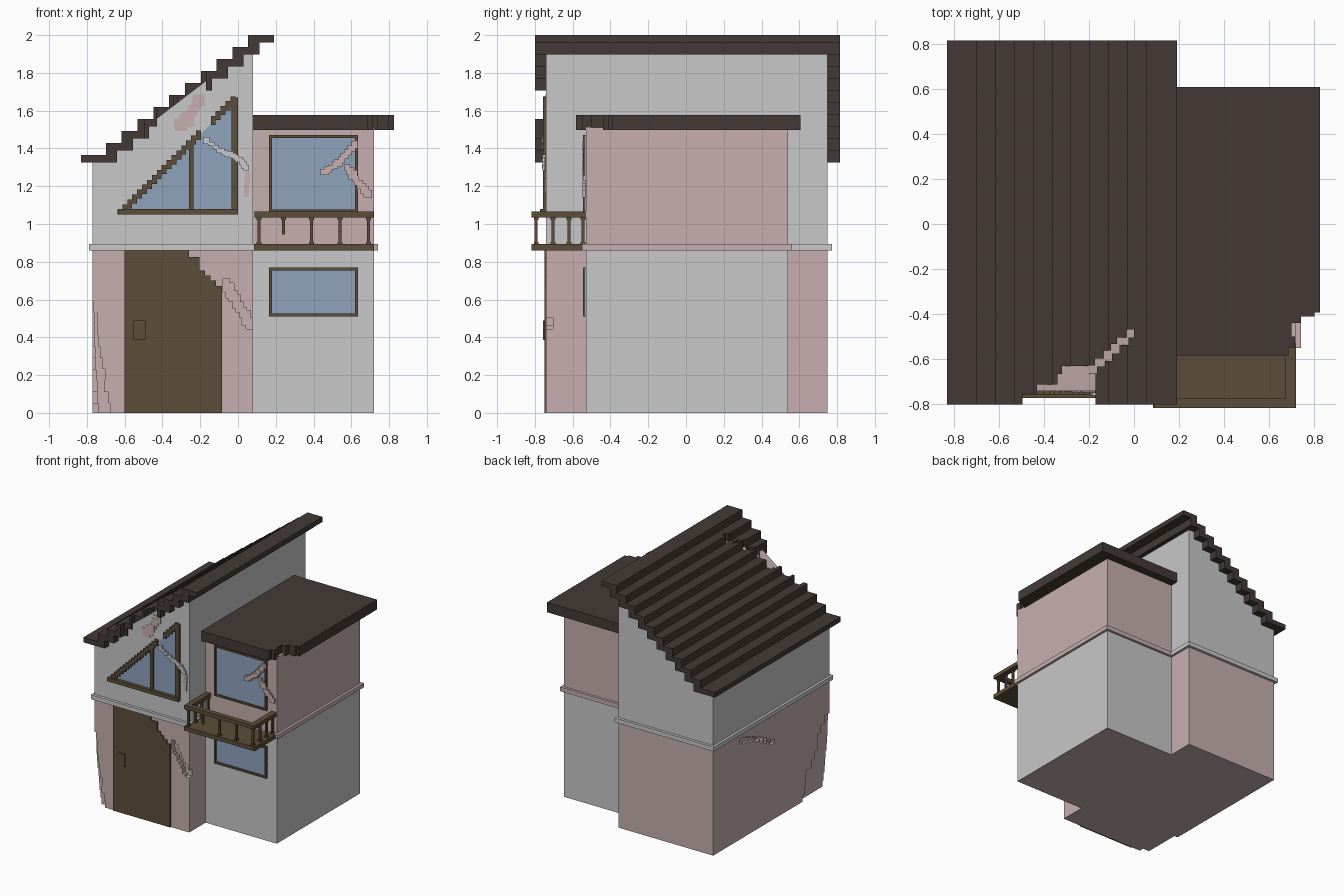
import bpy, bmesh, random

if "Cube" in bpy.data.objects:
    bpy.data.objects.remove(bpy.data.objects["Cube"])
random.seed(4)


def mat(name, *c):
    m = bpy.data.materials.new(name)
    m.diffuse_color = (*c, 1)
    m.use_nodes = True
    m.node_tree.nodes["Principled BSDF"].inputs["Base Color"].default_value = m.diffuse_color
    return m


PINK = mat("pink plaster", .57, .43, .43)
GREY = mat("pale grey plaster", .58, .58, .58)
GLASS = mat("blue glass", .275, .37, .515)
WOOD = mat("brown wood", .107, .075, .041)
ROOF = mat("dark roof", .058, .042, .037)


def finish(name, bm, *mats):
    bmesh.ops.recalc_face_normals(bm, faces=bm.faces)
    me = bpy.data.meshes.new(name)
    bm.to_mesh(me)
    bm.free()
    for m in mats:
        me.materials.append(m)
    ob = bpy.data.objects.new(name, me)
    bpy.context.collection.objects.link(ob)
    return ob


def boxes(name, m, *bs):
    """Boxes given as (x0, x1, y0, y1, z0, z1), joined in one object."""
    bm = bmesh.new()
    for x0, x1, y0, y1, z0, z1 in bs:
        vs = bmesh.ops.create_cube(bm, size=1)["verts"]
        for v in vs:
            v.co = ((x0, x1)[v.co.x > 0], (y0, y1)[v.co.y > 0], (z0, z1)[v.co.z > 0])
    return finish(name, bm, *([m] if m else []))


def prism(name, pts, y0, y1, *mats):
    """Profile in x, z extruded along y."""
    bm = bmesh.new()
    f = bm.faces.new([bm.verts.new((x, y0, z)) for x, z in pts])
    r = bmesh.ops.extrude_face_region(bm, geom=[f])
    for v in r["geom"]:
        if isinstance(v, bmesh.types.BMVert):
            v.co.y = y1
    return finish(name, bm, *mats)


def cut(ob, bs):
    """Carve the boxes out of an object."""
    c = boxes("cutter", None, *bs)
    c.hide_render = True
    mod = ob.modifiers.new("cut", "BOOLEAN")
    mod.operation, mod.solver, mod.object = "DIFFERENCE", "EXACT", c
    mod.use_self = True
    dg = bpy.context.evaluated_depsgraph_get()
    me = bpy.data.meshes.new_from_object(ob.evaluated_get(dg))
    ob.modifiers.clear()
    ob.data = me
    bpy.data.objects.remove(c)


def trail(path, n, w, h):
    """Ragged rectangles (a0, a1, b0, b1) along a 2D path."""
    out = []
    for (a, b), (c, d) in zip(path, path[1:]):
        for i in range(n):
            t = (i + .5) / n
            u, v = a + (c - a) * t, b + (d - b) * t
            p, q = w * random.uniform(.7, 1.2), h * random.uniform(.7, 1.2)
            out.append((u - p, u + p, v - q, v + q))
    return out


# Left wing, lower storey, with worn corner and cracks
low = boxes("left_wing_lower", PINK, (-.77, .08, -.74, .75, 0, .862))
bites = []
for i in range(10):
    t = 1 - i / 10
    dx, dy, z = .02 + .085 * t * t, .03 + .36 * t, i * .06
    bites += [(-.9, -.77 + dx * random.uniform(.8, 1.1), -.9, -.74 + .1 * dy, z - .01, z + .0513),
              (-.9, -.77 + dx * .3, -.9, -.74 + dy * random.uniform(.85, 1.1), z - .01, z + .0507)]
bites += [(a, b, -.8, -.705, c, d) for a, b, c, d in trail([(-.07, .69), (.07, .46)], 8, .02, .035)]
bites += [(-.85, -.745, a, b, c, d) for a, b, c, d in trail([(.4, .8), (.2, .74), (-.03, .62)], 5, .025, .02)]
cut(low, bites)

# Left wing, upper storey under the sloping roof; hidden slope is pink
up = prism("left_wing_gable", [(-.77, .86), (.08, .86), (.08, 1.949), (-.71, 1.345), (-.77, 1.345)],
           -.74, .75, GREY, PINK)
for p in up.data.polygons:
    p.material_index = int(p.normal.z > .5)

# Right wing
rl = boxes("right_wing_lower", GREY, (.08, .72, -.53, .54, 0, .862))
rl.data.materials.append(PINK)
for p in rl.data.polygons:
    p.material_index = int(p.normal.z < -.5)
boxes("right_wing_upper", PINK, (.08, .72, -.53, .54, .86, 1.51))

# Floor bands
boxes("left_band", GREY, (-.79, .1, -.762, .772, .86, .895))
boxes("right_band", PINK, (.09, .74, -.55, .56, .86, .895))

# Stepped roof
N, W, H = 10, .0838, .0635
top, under = [(-.83, 1.365)], [(-.83, 1.325)]
for k in range(N):
    x, z = -.70 + k * W, 1.365 + k * H
    top += [(x, z), (x, z + H)]
    under += [(x + .06, z - .04), (x + .06, z + H - .04)]
top.append((.19, 2.0))
under.append((.19, 1.96))
roof = prism("stepped_roof", top + under[::-1], -.80, .815, ROOF)
holes = [(-.495, -.19, -.9, -.752, 1, 2.2), (-.43, -.19, -.9, -.712, 1, 2.2),
         (-.34, -.17, -.9, -.665, 1, 2.2), (-.32, -.2, -.7, -.63, 1, 2.2)]
holes += [(a, b, c, d, 1, 2.2) for a, b, c, d in trail([(-.2, -.66), (-.1, -.57), (0, -.47)], 3, .022, .022)]
cut(roof, holes)

# Flat roof with broken corner
flat = boxes("flat_roof", ROOF, (.08, .825, -.583, .607, 1.497, 1.577))
cut(flat, [(.74, 1, -.7, -.41, 1, 2), (.715, .8, -.7, -.44, 1, 2), (.685, .8, -.7, -.55, 1, 2),
           (.7, .73, -.5, -.44, 1, 2), (.8, .9, -.45, -.392, 1, 2)])

# Door with broken corner and handle plate
door = boxes("door", WOOD, (-.6, -.085, -.749, -.735, 0, .86))
cut(door, [(-.29 + i * .029, 0, -.8, -.7, .862 - (i + 1) * .027, .9) for i in range(3, 7)]
    + [(-.26, -.17, -.8, -.7, .825, .9)])
boxes("door_handle", WOOD, (-.553, -.49, -.757, -.745, .385, .49))

# Gable window: glass, frame, stepped slope
prism("gable_glass", [(-.62, 1.06), (-.01, 1.06), (-.01, 1.66)], -.745, -.735, GLASS)
boxes("gable_window_frame", WOOD,
      (-.635, 0, -.772, -.735, 1.05, 1.08), (-.035, 0, -.757, -.735, 1.08, 1.67),
      (-.26, -.235, -.757, -.735, 1.08, 1.43))
S = .026
boxes("gable_window_slope", WOOD, *[
    (-.638 + i * S, -.638 + (i + 1) * S, -.757, -.735, max(1.05, 1.03 + i * S), 1.078 + i * S)
    for i in range(24) if i not in (17, 18)])


# Right wing windows
def window(name, x0, x1, z0, z1, t=.016):
    boxes(name + "_glass", GLASS, (x0, x1, -.534, -.525, z0, z1))
    boxes(name + "_frame", WOOD, *[(a, b, -.545, -.525, c, d) for a, b, c, d in
          ((x0, x1, z0, z0 + t), (x0, x1, z1 - t, z1),
           (x0, x0 + t, z0 + t, z1 - t), (x1 - t, x1, z0 + t, z1 - t))])


window("upper_window", .165, .635, 1.06, 1.472)
window("lower_window", .165, .635, .51, .77)


# Cracked plaster patches
def patches(name, m, y, path, n, w, h):
    boxes(name, m, *[(a, b, y - random.uniform(.002, .006), y + .01, c, d) for a, b, c, d in trail(path, n, w, h)])


patches("gable_pink_crack", PINK, -.741, [(-.2, 1.67), (-.26, 1.56), (-.31, 1.52)], 4, .03, .03)
patches("gable_grey_crack", GREY, -.757, [(-.18, 1.45), (-.08, 1.38), (.0, 1.35), (.05, 1.29)], 4, .02, .016)
patches("gable_corner_crack", PINK, -.741, [(.05, 1.28), (.045, 1.14)], 4, .018, .02)
patches("window_crack", PINK, -.543, [(.45, 1.27), (.54, 1.33), (.625, 1.43)], 5, .02, .016)
patches("window_crack_lower", PINK, -.543, [(.57, 1.31), (.63, 1.23), (.695, 1.15)], 4, .02, .02)

# Balcony floor, rails and posts
boxes("balcony_floor", WOOD, (.085, .72, -.817, -.53, .86, .893))
boxes("balcony_rails", WOOD, (.088, .718, -.817, -.775, 1.035, 1.065),
      (.088, .128, -.775, -.53, 1.035, 1.065), (.672, .718, -.775, -.53, 1.035, 1.065))


def post(x, y, z0=.89, r=.008):
    b = [(x - r, x + r, y - r, y + r, z0, 1.04)]
    for z in (.89, 1.022):
        if z >= z0:
            b.append((x - .013, x + .013, y - .013, y + .013, z, z + .015))
    return b


spots = [(x, -.793) for x in (.112, .39, .54, .69)]
spots += [(x, y) for x in (.112, .69) for y in (-.705, -.62, -.545)]
boxes("balcony_posts", WOOD, *[b for s in spots for b in post(*s)], *post(.24, -.793, .945))
